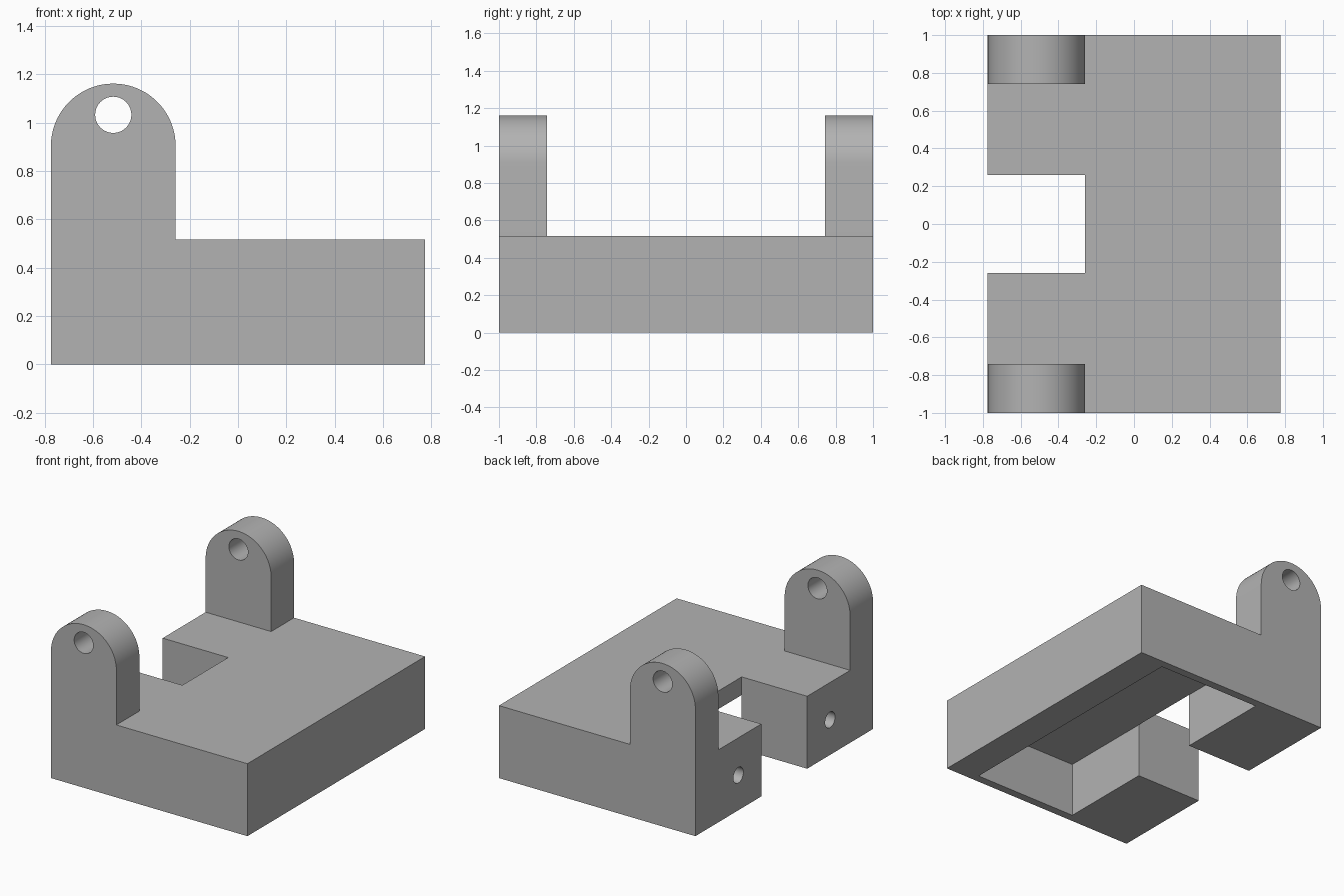
import bpy, bmesh, math
from mathutils import Vector

if "Cube" in bpy.data.objects:
    bpy.data.objects.remove(bpy.data.objects["Cube"])

U = 0.2581            # base module of the bracket
HX, HY = 3 * U, 1.0   # half width, half depth
TOP = 2 * U           # height of the base block
LUG_X = -2 * U        # lug centre line
LUG_Z = 3.5 * U       # centre of the lug's rounded top
INNER = -U            # inner edge of lugs, notch and feet

grey = bpy.data.materials.new("plain grey")
grey.diffuse_color = (0.45, 0.45, 0.45, 1)
grey.use_nodes = True
grey.node_tree.nodes["Principled BSDF"].inputs["Base Color"].default_value = grey.diffuse_color


def prism(name, points, direction):
    """Extrude a closed outline of 3D points along a direction."""
    bm = bmesh.new()
    face = bm.faces.new([bm.verts.new(p) for p in points])
    ext = bmesh.ops.extrude_face_region(bm, geom=[face])
    moved = [g for g in ext["geom"] if isinstance(g, bmesh.types.BMVert)]
    bmesh.ops.translate(bm, verts=moved, vec=Vector(direction))
    bmesh.ops.recalc_face_normals(bm, faces=bm.faces)
    mesh = bpy.data.meshes.new(name)
    bm.to_mesh(mesh)
    bm.free()
    mesh.materials.append(grey)
    obj = bpy.data.objects.new(name, mesh)
    bpy.context.collection.objects.link(obj)
    return obj


def box(name, x0, x1, y0, y1, z0, z1):
    pts = [(x0, y0, z0), (x1, y0, z0), (x1, y1, z0), (x0, y1, z0)]
    return prism(name, pts, (0, 0, z1 - z0))


def circle(n, r):
    return [(r * math.cos(2 * math.pi * i / n), r * math.sin(2 * math.pi * i / n))
            for i in range(n)]


# L-shaped side profile with a rounded lug top, run through the full depth
arc = [(LUG_X + U * math.cos(math.pi * i / 40), LUG_Z + U * math.sin(math.pi * i / 40))
       for i in range(41)]
outline = [(-HX, 0), (HX, 0), (HX, TOP), (INNER, TOP)] + arc
bracket = prism("bracket", [(x, -HY, z) for x, z in outline], (0, 2 * HY, 0))

cutters = [
    # gap that leaves one lug at each end
    box("lug_gap_cutter", -2, 0.2, -HY + U, HY - U, TOP, 2),
    # notch in the left edge
    box("notch_cutter", -2, INNER, -U, U, -1, 1),
    # hollow underside, open to the notch
    box("cavity_cutter", INNER, 0.55, -0.942, 0.942, -1, 1.5 * U),
    # pin hole through both lugs
    prism("pin_hole_cutter",
          [(LUG_X + a, -2, 4 * U + b) for a, b in circle(40, 0.075)], (0, 4, 0)),
]
# blind holes in the two left feet
for side, y in (("front", -2 * U), ("back", 2 * U)):
    cutters.append(prism(side + "_foot_hole_cutter",
                         [(-1, y + a, 0.25 + b) for a, b in circle(32, 0.056)],
                         (1 - HX + U, 0, 0)))

for cutter in cutters:
    mod = bracket.modifiers.new(cutter.name, "BOOLEAN")
    mod.operation = "DIFFERENCE"
    mod.solver = "EXACT"
    mod.object = cutter
    cutter.hide_render = True
    cutter.hide_set(True)

# bake the cuts, then smooth only the round surfaces
bpy.context.view_layer.update()
graph = bpy.context.evaluated_depsgraph_get()
cut_mesh = bpy.data.meshes.new_from_object(bracket.evaluated_get(graph))
bracket.modifiers.clear()
bracket.data = cut_mesh
for cutter in cutters:
    bpy.data.objects.remove(cutter)
bpy.context.view_layer.objects.active = bracket
bracket.select_set(True)
bpy.ops.object.shade_smooth_by_angle(angle=math.radians(30))
